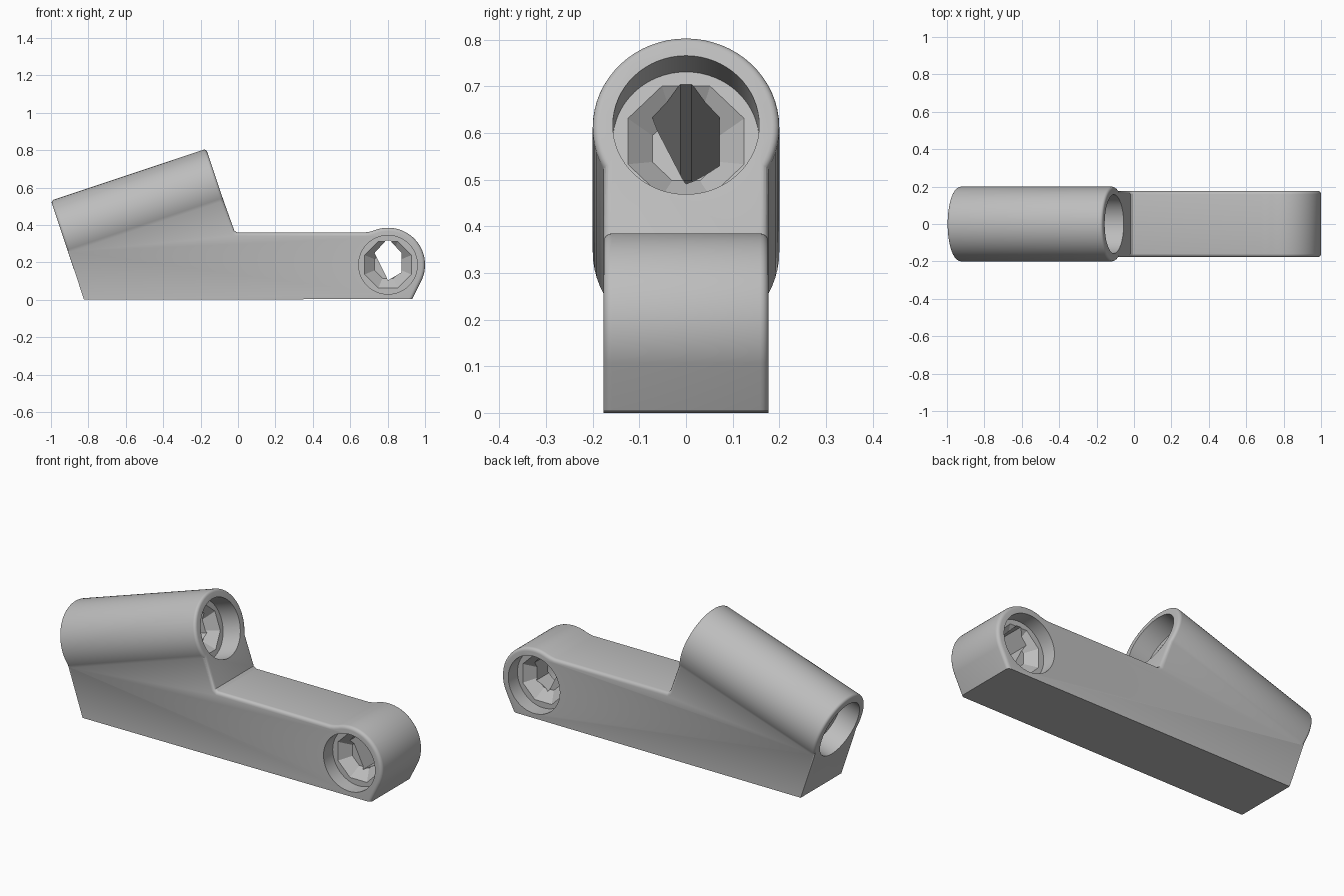
import bpy, bmesh
from math import cos, sin, pi, radians
from mathutils import Matrix, Vector

if "Cube" in bpy.data.objects:
    bpy.data.objects.remove(bpy.data.objects["Cube"])

grey = bpy.data.materials.new("mid grey")
grey.use_nodes = True
COLOR = (0.51, 0.51, 0.51, 1)
grey.diffuse_color = COLOR
grey.node_tree.nodes["Principled BSDF"].inputs["Base Color"].default_value = COLOR


def frame(origin, up, axis):
    """Local x = side, y = up, z = along the bore."""
    up, axis = Vector(up).normalized(), Vector(axis).normalized()
    m = Matrix((up.cross(axis), up, axis)).transposed().to_4x4()
    m.translation = origin
    return m


def ring(radius, n, turn=0.0):
    return [(radius * cos(turn + 2 * pi * i / n), radius * sin(turn + 2 * pi * i / n))
            for i in range(n)]


def prism(name, start, end, a, b, m, bevel=0.0, keep=lambda p, q: True):
    """Loft two outlines from depth a to b, rounding the chosen rim edges."""
    bm = bmesh.new()
    lo = [bm.verts.new((x, y, a)) for x, y in start]
    hi = [bm.verts.new((x, y, b)) for x, y in end]
    bm.faces.new(lo)
    bm.faces.new(hi)
    n = len(lo)
    for i in range(n):
        j = (i + 1) % n
        bm.faces.new((lo[i], lo[j], hi[j], hi[i]))
    bmesh.ops.recalc_face_normals(bm, faces=bm.faces)
    if bevel:
        rim = [e for e in bm.edges
               if e.verts[0].co.z == e.verts[1].co.z and keep(*[v.co for v in e.verts])]
        bmesh.ops.bevel(bm, geom=rim, offset=bevel, segments=4, profile=0.5,
                        affect='EDGES', clamp_overlap=True)
    bm.transform(m)
    mesh = bpy.data.meshes.new(name)
    bm.to_mesh(mesh)
    bm.free()
    mesh.materials.append(grey)
    obj = bpy.data.objects.new(name, mesh)
    bpy.context.collection.objects.link(obj)
    return obj


def combine(target, tool, operation):
    mod = target.modifiers.new("combine", 'BOOLEAN')
    mod.object, mod.operation, mod.solver = tool, operation, 'EXACT'
    bpy.context.view_layer.objects.active = target
    bpy.ops.object.modifier_apply(modifier=mod.name)
    bpy.data.objects.remove(tool)


def cut_bore(target, m, half, depth, taper):
    """Hexagonal bore with peaked roof, tapered octagon seats and round counterbores."""
    hexagon = [(0, -0.083), (0.072, -0.041), (0.072, 0.063), (0.012, 0.129),
               (-0.012, 0.129), (-0.072, 0.063)]
    combine(target, prism("bore_cutter", hexagon, hexagon, -half - 0.1, half + 0.1, m),
            'DIFFERENCE')
    for s in (-1, 1):
        floor = half - depth
        wide, narrow, extra = 0.135, 0.078, 0.01
        outer = wide + (wide - narrow) * extra / taper
        combine(target, prism("seat_cutter", ring(outer, 8, pi / 8), ring(narrow, 8, pi / 8),
                              s * (floor + extra), s * (floor - taper), m), 'DIFFERENCE')
        circle = ring(0.157, 64)
        combine(target, prism("counterbore_cutter", circle, circle,
                              s * floor, s * (half + 0.1), m), 'DIFFERENCE')


# Frames of the sloping socket and the cross eye
left, right = Vector((-0.937, 0, 0.34)), Vector((-0.107, 0, 0.617))
slope = (right - left).normalized()
socket = frame((left + right) / 2, (-slope.z, 0, slope.x), slope)
half_len = (right - left).length / 2
side = frame((0, 0, 0), (0, 0, 1), (0, -1, 0))
eye = frame((0.802, 0, 0.187), (0, 0, 1), (0, -1, 0))

# Arm: flat sided plate with a round eye, rounded except along its base
arc = [(0.802 + 0.198 * cos(radians(t)), 0.187 + 0.198 * sin(radians(t)))
       for t in range(-24, 113, 4)]
outline = [(-0.823, 0), (0.932, 0.004)] + arc + [
    (0.705, 0.364), (0.68, 0.36), (-0.005, 0.36), (-0.02, 0.37),
    (right.x - 0.001, right.z), (left.x + 0.001, left.z)]
bracket = prism("bracket", outline, outline, -0.177, 0.177, side, 0.018,
                lambda p, q: max(p.y, q.y) > 0.02 and min(p.x, q.x) > -0.8)

# Sloping round socket merged into the arm
circle = ring(0.2, 64)
tube = prism("socket_tube", circle, circle, -half_len, half_len, socket, 0.015)
combine(bracket, tube, 'UNION')

# Matching bores through socket and eye
cut_bore(bracket, socket, half_len, 0.11, 0.05)
cut_bore(bracket, eye, 0.177, 0.08, 0.05)

bpy.ops.object.select_all(action='DESELECT')
bracket.select_set(True)
bpy.context.view_layer.objects.active = bracket
bpy.ops.object.shade_smooth_by_angle(angle=radians(30))
